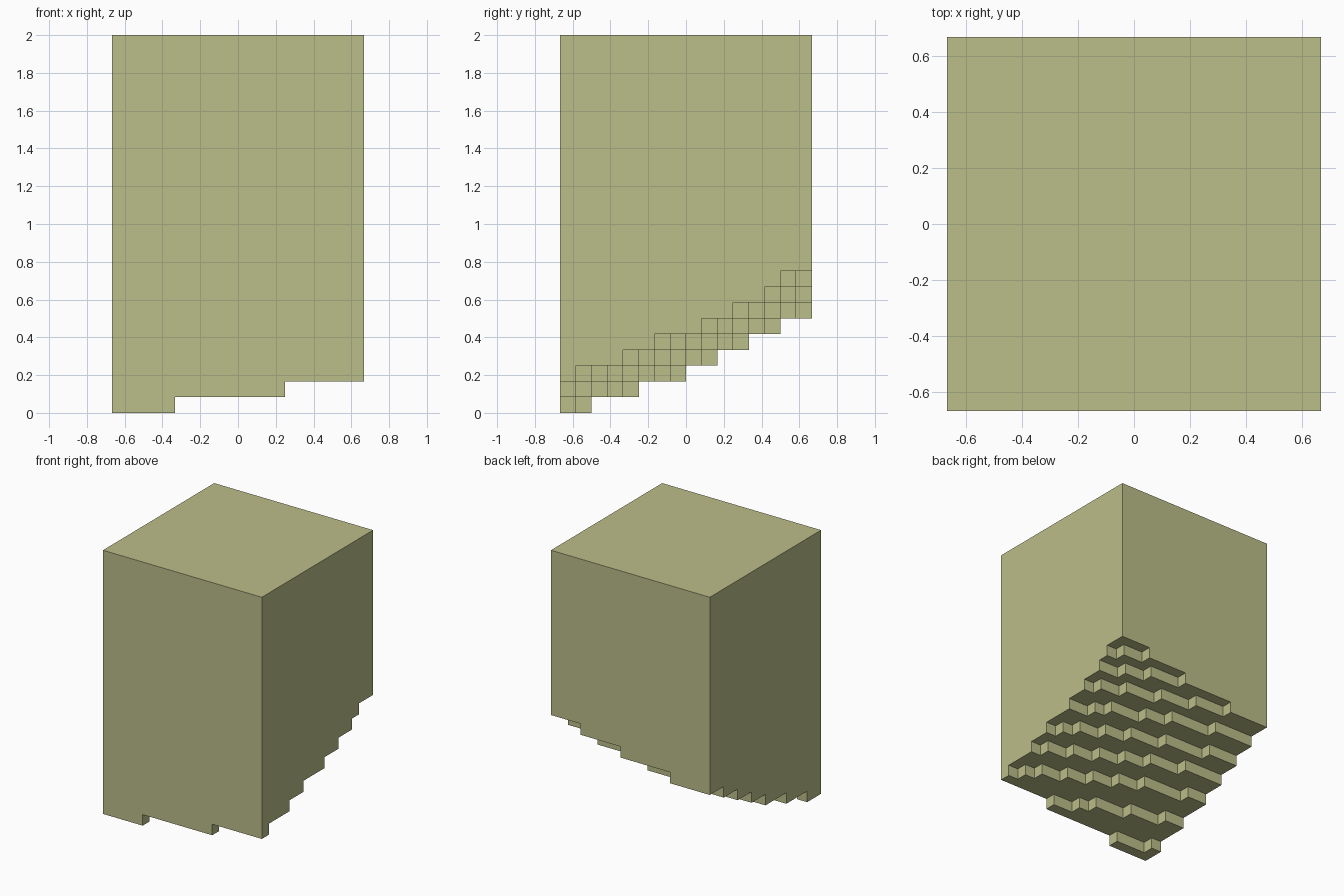
import bpy
import bmesh
from mathutils import Vector

cube = bpy.data.objects.get("Cube")
if cube:
    bpy.data.objects.remove(cube, do_unlink=True)

SIDE, TALL = 16, 24          # block size in cells
CELL = 2 / TALL
RISES = [52, 220, 405, 555, 685, 845, 986, 1105, 1225]


def floor_level(i, j):
    """Height in cells of the curved, stepped underside at one column."""
    reach = i * (i + 10) + j * (j + 48)
    return sum(reach >= rise for rise in RISES)


# Filled cells of the block
filled = {(i, j, k)
          for i in range(SIDE) for j in range(SIDE)
          for k in range(floor_level(i, j), TALL)}

# Only the outer skin of the filled cells becomes faces
bm = bmesh.new()
for cell in filled:
    for axis in range(3):
        for step in (0, 1):
            near = list(cell)
            near[axis] += 2 * step - 1
            if tuple(near) in filled:
                continue
            corners = []
            for p, q in ((0, 0), (1, 0), (1, 1), (0, 1)):
                c = Vector(cell)
                c[axis] += step
                c[(axis + 1) % 3] += p
                c[(axis + 2) % 3] += q
                c -= Vector((SIDE / 2, SIDE / 2, 0))
                corners.append(bm.verts.new(c * CELL))
            if step == 0:
                corners.reverse()
            bm.faces.new(corners)

# Weld the skin and merge flat areas into clean faces
bmesh.ops.remove_doubles(bm, verts=bm.verts, dist=CELL / 100)
bmesh.ops.dissolve_limit(bm, angle_limit=0.01, verts=bm.verts, edges=bm.edges)

mesh = bpy.data.meshes.new("stepped_block")
bm.to_mesh(mesh)
bm.free()
block = bpy.data.objects.new("stepped_block", mesh)
bpy.context.collection.objects.link(block)

# Single flat colour
sand = bpy.data.materials.new("pale_olive_sand")
sand.use_nodes = True
colour = (0.50, 0.51, 0.25, 1)
sand.diffuse_color = colour
sand.node_tree.nodes["Principled BSDF"].inputs["Base Color"].default_value = colour
mesh.materials.append(sand)
